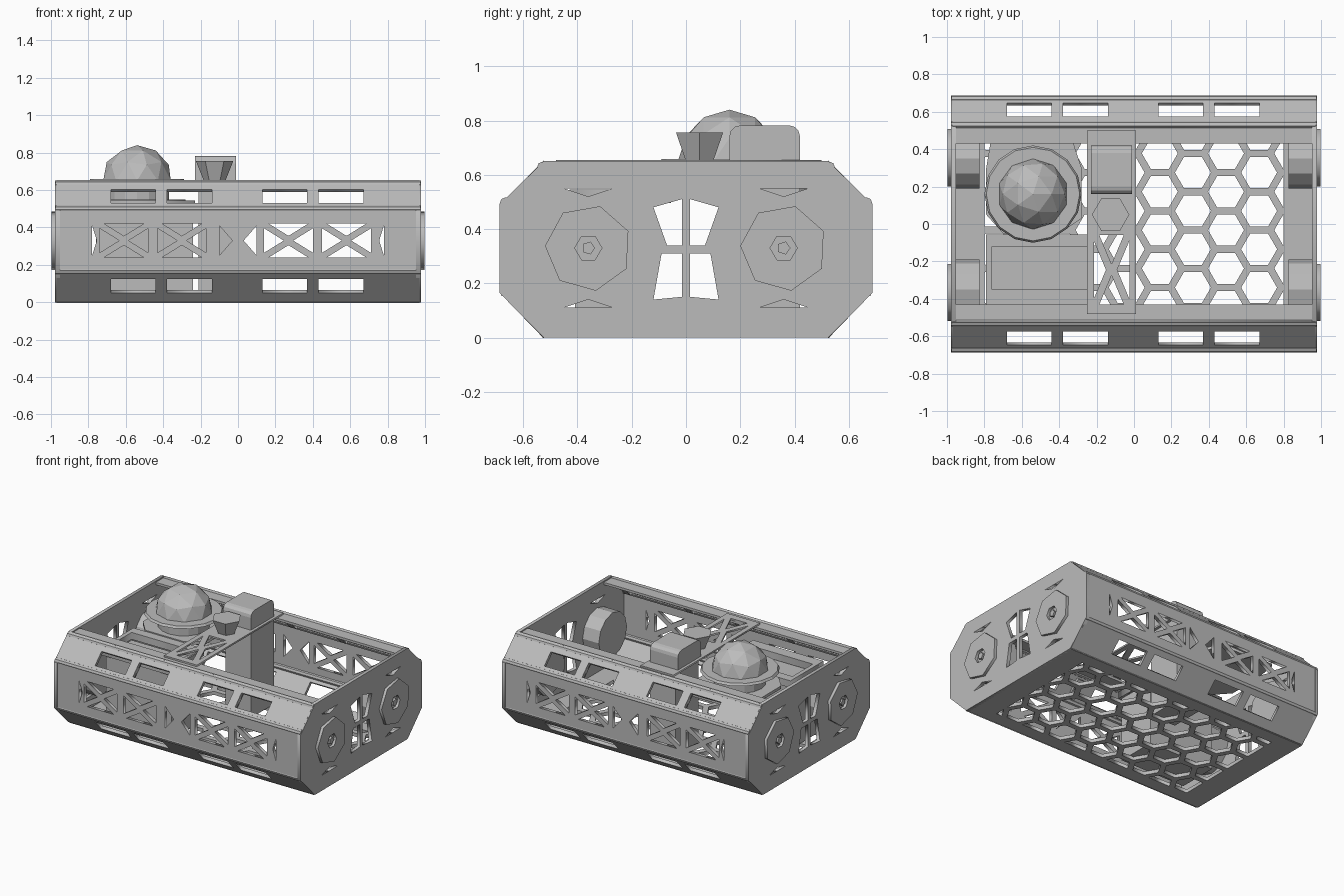
import bpy, bmesh, math
from mathutils import Matrix, Vector

if "Cube" in bpy.data.objects:
    bpy.data.objects.remove(bpy.data.objects["Cube"])

grey = bpy.data.materials.new("plain_grey")
grey.use_nodes = True
grey.diffuse_color = (0.5, 0.5, 0.5, 1)
grey.node_tree.nodes["Principled BSDF"].inputs["Base Color"].default_value = (0.5, 0.5, 0.5, 1)


def add(name, mesh, matrix=None):
    obj = bpy.data.objects.new(name, mesh)
    mesh.materials.clear()
    mesh.materials.append(grey)
    if matrix:
        obj.matrix_world = matrix
    bpy.context.collection.objects.link(obj)
    return obj


def frame(origin, u, v):
    u, v = Vector(u).normalized(), Vector(v).normalized()
    m = Matrix((u, v, u.cross(v))).transposed().to_4x4()
    m.translation = origin
    return m


def plate(name, outer, holes, thick, matrix):
    """Flat sheet with cut-outs, centred on its own plane."""
    cu = bpy.data.curves.new(name, 'CURVE')
    cu.dimensions, cu.fill_mode, cu.extrude = '2D', 'BOTH', thick / 2
    for ring in [outer] + holes:
        sp = cu.splines.new('POLY')
        sp.points.add(len(ring) - 1)
        for p, c in zip(sp.points, ring):
            p.co = (c[0], c[1], 0, 1)
        sp.use_cyclic_u = True
    tmp = bpy.data.objects.new(name + "_outline", cu)
    mesh = bpy.data.meshes.new_from_object(tmp)
    bpy.data.objects.remove(tmp)
    return add(name, mesh, matrix)


def rect(x0, x1, y0, y1):
    return [(x0, y0), (x1, y0), (x1, y1), (x0, y1)]


def ngon(x, y, r, n, turn=0.0):
    return [(x + r * math.cos(turn + i * math.tau / n), y + r * math.sin(turn + i * math.tau / n))
            for i in range(n)]


def cross_holes(x, y, a, b, w):
    """Four triangles that leave an X brace in a window."""
    tris = []
    for s in (-1, 1):
        tris.append([(x - a + w, y + s * b), (x + a - w, y + s * b), (x, y + s * w)])
        tris.append([(x + s * a, y - b + w), (x + s * a, y + b - w), (x + s * w, y)])
    return tris


def clip(poly, axis, limit, sign):
    """Keep the part of a polygon on one side of a line."""
    out = []
    for p, q in zip(poly, poly[1:] + poly[:1]):
        dp, dq = sign * (limit - p[axis]), sign * (limit - q[axis])
        if dp >= 0:
            out.append(p)
        if dp * dq < 0:
            t = dp / (dp - dq)
            out.append((p[0] + t * (q[0] - p[0]), p[1] + t * (q[1] - p[1])))
    return out


def box(name, x, y, z, round_top=0.0):
    bm = bmesh.new()
    bmesh.ops.create_cube(bm, size=1)
    top = [e for e in bm.edges if all(v.co.z > 0 for v in e.verts)
           and e.verts[0].co.y == e.verts[1].co.y]
    for v in bm.verts:
        v.co = [c[0] + (k + 0.5) * (c[1] - c[0]) for c, k in zip((x, y, z), v.co)]
    if round_top:
        bmesh.ops.bevel(bm, geom=top, offset=round_top, segments=3, affect='EDGES', profile=0.5)
    mesh = bpy.data.meshes.new(name)
    bm.to_mesh(mesh)
    bm.free()
    return add(name, mesh)


def cone(name, centre, r1, r2, depth, sides, axis='Z', turn=0.0):
    bm = bmesh.new()
    bmesh.ops.create_cone(bm, cap_ends=True, segments=sides, radius1=r1, radius2=r2, depth=depth)
    mesh = bpy.data.meshes.new(name)
    bm.to_mesh(mesh)
    bm.free()
    rot = Matrix.Rotation(math.pi / 2, 4, 'Y') if axis == 'X' else Matrix()
    return add(name, mesh, Matrix.Translation(centre) @ rot @ Matrix.Rotation(turn, 4, 'Z'))


UP, X, Y = (0, 0, 1), (1, 0, 0), (0, 1, 0)

# Honeycomb floor
holes = []
for k in range(-7, 4):
    for j in range(-3, 4):
        h = ngon(0.315 + 0.177 * k, 0.07 + 0.205 * (j + 0.5 * (k % 2)), 0.096, 6)
        for axis, lim in ((0, 0.8), (1, 0.43)):
            for s in (-1, 1):
                h = clip(h, axis, s * lim, s)
        if len(h) > 2:
            w, t = [max(p[i] for p in h) - min(p[i] for p in h) for i in (0, 1)]
            if w > 0.03 and t > 0.03:
                holes.append(h)
plate("honeycomb_floor", rect(-0.97, 0.97, -0.53, 0.53), holes, 0.025, frame((0, 0, 0.0125), X, Y))

# Long sides: braced wall, windowed slopes, rails and top flange
slots = [-0.56, -0.26, 0.25, 0.55]
for s, side in ((-1, "front"), (1, "back")):
    braces = [t for x in (-0.61, -0.3, 0.27, 0.58) for t in cross_holes(x, 0.33, 0.13, 0.09, 0.025)]
    for e in (-1, 1):
        braces.append([(e * 0.78, 0.25), (e * 0.78, 0.41), (e * 0.755, 0.33)])
        braces.append([(e * 0.1, 0.25), (e * 0.1, 0.41), (e * 0.03, 0.33)])
    plate(side + "_wall", rect(-0.97, 0.97, 0.165, 0.49), braces, 0.025, frame((0, s * 0.672, 0), X, UP))
    for level, z0, dz in (("upper", 0.49, 0.155), ("lower", 0.165, -0.16)):
        length = math.hypot(0.155, dz)
        wins = [rect(x - 0.12, x + 0.12, 0.045, 0.15) for x in slots]
        plate(f"{side}_{level}_slope", rect(-0.97, 0.97, 0, length), wins, 0.022,
              frame((0, s * 0.672, z0), X, (0, -s * 0.155, dz)))
        cone(f"{side}_{level}_rail", (0, s * 0.665, z0 + 0.005), 0.022, 0.022, 1.95, 8, 'X')
    cone(side + "_rim_rail", (0, s * 0.53, 0.63), 0.018, 0.018, 1.95, 8, 'X')
    ys = sorted((s * 0.43, s * 0.53))
    box(side + "_top_flange", (-0.97, 0.97), ys, (0.625, 0.642))
    # Raised blocks between the windows
    for i, x in enumerate((-0.9, -0.41, 0, 0.4, 0.9)):
        plate(f"{side}_rib_{i}", rect(x - 0.025, x + 0.025, 0.03, 0.17), [], 0.035,
              frame((0, s * 0.662, 0.483), X, (0, -s * 0.155, 0.155)))

# Octagonal end plates with drive hubs
quarter = [(0.525, 0), (0.688, 0.165), (0.688, 0.49), (0.525, 0.65)]
octagon = quarter + [(-a, z) for a, z in reversed(quarter)]
end_holes = []
for s in (-1, 1):
    end_holes += [[(s * 0.015, 0.15), (s * 0.12, 0.14), (s * 0.09, 0.31), (s * 0.015, 0.31)],
                  [(s * 0.015, 0.34), (s * 0.07, 0.34), (s * 0.12, 0.48), (s * 0.015, 0.51)],
                  [(s * 0.27, 0.11), (s * 0.45, 0.11), (s * 0.36, 0.14)],
                  [(s * 0.27, 0.55), (s * 0.45, 0.55), (s * 0.36, 0.52)]]
for e, end in ((1, "left"), (-1, "right")):
    plate(end + "_end_plate", octagon, end_holes, 0.025, frame((e * 0.965, 0, 0), Y, UP))
    for s, pos in ((-1, "front"), (1, "back")):
        tag = f"{end}_{pos}"
        plate(tag + "_hub_ring", ngon(s * 0.36, 0.33, 0.16, 7, 0.4), [ngon(s * 0.36, 0.33, 0.05, 6)],
              0.02, frame((e * 0.988, 0, 0), Y, UP))
        cone(tag + "_hub_pin", (e * 0.985, s * 0.36, 0.33), 0.025, 0.025, 0.02, 5, 'X')
        cone(tag + "_motor", (e * 0.895, s * 0.35, 0.33), 0.16, 0.16, 0.14, 12, 'X')

# Battery box and its tray
box("battery_box", (-0.76, -0.24), (-0.41, -0.12), (0.03, 0.49))
plate("battery_tray", rect(-0.79, -0.23, -0.43, -0.055), [rect(-0.76, -0.24, -0.35, -0.12)],
      0.05, frame((0, 0, 0.52), X, Y))

# Sensor dome on its stepped mount
cx, cy = -0.54, 0.16
plate("dome_deck", [(-0.76, 0.48), (-0.79, 0.3), (-0.79, 0.05), (-0.7, -0.05), (-0.4, -0.05),
                    (-0.28, 0.03), (-0.28, 0.3), (-0.34, 0.48)], [], 0.02, frame((0, 0, 0.54), X, Y))
cone("dome_pedestal", (cx, cy, 0.595), 0.17, 0.17, 0.11, 16)
cone("dome_flange", (cx, cy, 0.65), 0.26, 0.25, 0.016, 16)
bm = bmesh.new()
bmesh.ops.create_icosphere(bm, subdivisions=2, radius=0.19)
bmesh.ops.bisect_plane(bm, geom=bm.verts[:] + bm.edges[:] + bm.faces[:], plane_co=(0, 0, 0),
                       plane_no=(0, 0, 1), clear_inner=True)
dome = bpy.data.meshes.new("dome")
bm.to_mesh(dome)
bm.free()
add("dome", dome, Matrix.Translation((cx, cy, 0.65)))

# Braced bridge carrying the control box and the camera
bridge_holes = cross_holes(-0.12, -0.245, 0.095, 0.185, 0.03)
plate("braced_bridge", rect(-0.25, 0.01, -0.48, 0.5), bridge_holes, 0.012, frame((0, 0, 0.648), X, Y))
box("control_box", (-0.23, -0.01), (0.16, 0.42), (0.65, 0.782), 0.04)
box("bridge_column", (-0.21, -0.01), (0.16, 0.42), (0.025, 0.645))
cone("camera_head", (-0.125, 0.05, 0.705), 0.06, 0.1, 0.1, 6, turn=math.pi / 6)
